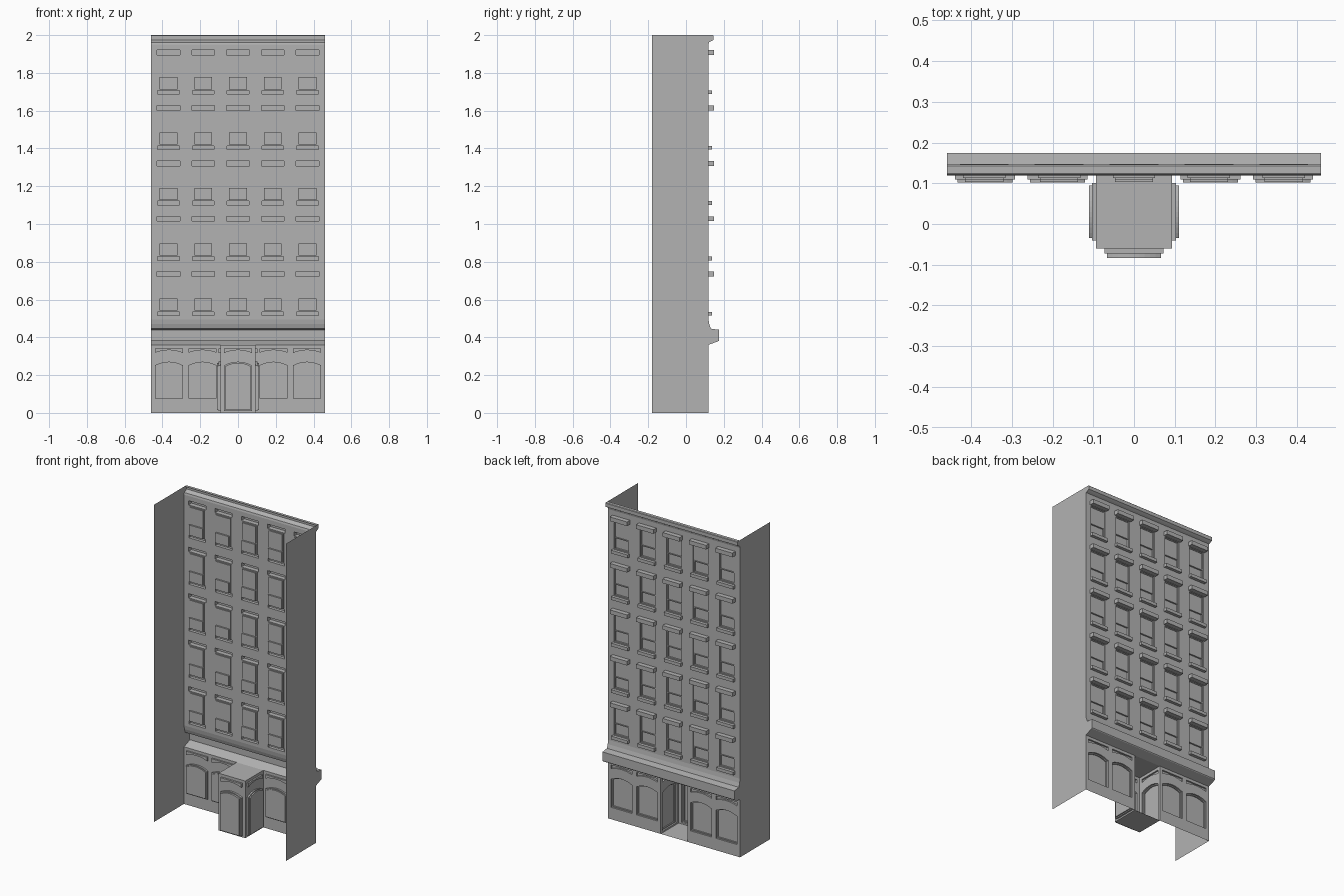
import bpy, bmesh
from mathutils import Vector

if "Cube" in bpy.data.objects:
    bpy.data.objects.remove(bpy.data.objects["Cube"])

stone = bpy.data.materials.new("grey_stone")
stone.use_nodes = True
stone.diffuse_color = (0.45, 0.45, 0.45, 1)
stone.node_tree.nodes["Principled BSDF"].inputs["Base Color"].default_value = (0.45, 0.45, 0.45, 1)

HALF = 0.46      # half width of the building
WALL = 0.119     # y of the street wall
BACK = -0.18     # y of the open rear edge
BAY = 0.184      # spacing of the window bays
DOOR_X = 0.093   # half width of the porch
DOOR_Y = -0.06   # y of the porch rear wall
BAND = 0.36      # underside of the ledge
UPPER = 0.495    # start of the upper storeys
STOREY = 0.293


def finish(bm, name, facing):
    """Weld the sheet, turn it to its outward side and make the object."""
    bmesh.ops.remove_doubles(bm, verts=bm.verts, dist=1e-4)
    bmesh.ops.recalc_face_normals(bm, faces=bm.faces)
    bm.normal_update()
    total = sum((f.normal * f.calc_area() for f in bm.faces), Vector())
    if total.dot(Vector(facing)) < 0:
        bmesh.ops.reverse_faces(bm, faces=bm.faces)
    mesh = bpy.data.meshes.new(name)
    bm.to_mesh(mesh)
    bm.free()
    mesh.materials.append(stone)
    obj = bpy.data.objects.new(name, mesh)
    bpy.context.collection.objects.link(obj)


def outline(cx, half, low, high, low_rise=0, high_rise=0):
    """Rectangle whose lower or upper edge may bow upwards."""
    def edge(z, rise):
        n = 10 if rise else 1
        ts = [2 * i / n - 1 for i in range(n + 1)]
        return [(cx + half * t, z + rise * (1 - t * t)) for t in ts]
    return edge(low, low_rise) + edge(high, high_rise)[::-1]


def box(x0, x1, z0, z1):
    return outline((x0 + x1) / 2, (x1 - x0) / 2, z0, z1)


def relief(bm, place, loop, depth, holes=(), base=None):
    """Flat sheet with raised or sunk areas, each (loop, depth, holes)."""
    def ring(points, d):
        return [bm.verts.new(place(u, v, d)) for u, v in points]

    def edges(vs):
        return [bm.edges.new((vs[i - 1], vs[i])) for i in range(len(vs))]

    rim = ring(loop, depth)
    if base is not None:
        outer = ring(loop, base)
        for i in range(len(rim)):
            bm.faces.new((outer[i - 1], outer[i], rim[i], rim[i - 1]))
    if holes:
        border = [bm.edges.get((rim[i - 1], rim[i])) or bm.edges.new((rim[i - 1], rim[i]))
                  for i in range(len(rim))]
        for hole in holes:
            border += edges(ring(hole[0], depth))
        normal = Vector(place(0, 0, 1)) - Vector(place(0, 0, 0))
        bmesh.ops.triangle_fill(bm, edges=border, use_beauty=True, normal=normal)
        for hole_loop, hole_depth, inner in holes:
            relief(bm, place, hole_loop, hole_depth, inner, depth)
    else:
        bm.faces.new(rim)


def on_wall(u, v, d):
    return (u, WALL + d, v)


# Upper storeys: lintel, sash window and sill in every bay
bm = bmesh.new()
tops = [0.748 + STOREY * i for i in range(5)]
levels = [UPPER] + [t + 0.03 for t in tops]
xs = [-HALF, -1.5 * BAY, -BAY / 2, BAY / 2, 1.5 * BAY, HALF]
for row, top in enumerate(tops):
    for col in range(5):
        cx = (col - 2) * BAY
        sashes = [
            (box(cx - 0.047, cx + 0.047, top - 0.137, top - 0.033), -0.010, ()),
            (box(cx - 0.047, cx + 0.047, top - 0.207, top - 0.143), -0.016, ()),
        ]
        parts = [
            (box(cx - 0.060, cx + 0.060, top - 0.026, top), 0.029, ()),
            (box(cx - 0.052, cx + 0.052, top - 0.210, top - 0.029), -0.006, sashes),
            (box(cx - 0.058, cx + 0.058, top - 0.233, top - 0.213), 0.019, ()),
        ]
        relief(bm, on_wall, box(xs[col], xs[col + 1], levels[row], levels[row + 1]), 0, parts)
finish(bm, "upper_facade", (0, 1, 0))


def arched_pair(cx, half, low):
    """Sunk arched panel with a transom panel above it."""
    inner = outline(cx, half - 0.006, low + 0.006, 0.247, 0, 0.018)
    return [
        (outline(cx, half, low, 0.252, 0, 0.019), -0.010, [(inner, -0.017, ())]),
        (outline(cx, half, 0.318, 0.342, 0.014), -0.010, ()),
    ]


# Ground floor walls either side of the porch
bm = bmesh.new()
for side in (-1, 1):
    bounds = [DOOR_X, 0.277, HALF]
    for i, cx in enumerate((0.188, 0.366)):
        a, b = sorted((side * bounds[i], side * bounds[i + 1]))
        relief(bm, on_wall, box(a, b, 0, BAND), 0, arched_pair(side * cx, 0.074, 0.075))
finish(bm, "ground_floor_wall", (0, 1, 0))

# Porch: rear wall with door, panelled sides, floor and ceiling
bm = bmesh.new()
door_inner = outline(0, 0.066, 0.016, 0.247, 0, 0.018)
door = [
    (outline(0, 0.073, 0.010, 0.252, 0, 0.019), -0.012, [(door_inner, -0.023, ())]),
    (outline(0, 0.073, 0.318, 0.342, 0.014), -0.012, ()),
]
relief(bm, lambda u, v, d: (u, DOOR_Y + d, v), box(-DOOR_X, DOOR_X, 0, BAND), 0, door)
for side in (-1, 1):
    relief(bm, lambda u, v, d: (side * (DOOR_X - d), u, v),
           box(DOOR_Y, WALL, 0, BAND), 0, arched_pair(0.030, 0.071, 0.010))
for z in (0, BAND):
    relief(bm, lambda u, v, d: (u, v, z), box(-DOOR_X, DOOR_X, DOOR_Y, WALL), 0)
finish(bm, "entrance_porch", (0, 1, 0))


# Ledge and cornice, as profiles (y, z) swept across the width
ledge = [(WALL, BAND), (0.172, 0.380), (0.175, 0.384), (0.175, 0.440),
         (0.131, 0.446), (0.123, 0.470), (WALL, UPPER)]
cornice = [(WALL, levels[-1]), (0.122, 1.962), (0.134, 1.968), (0.146, 1.975),
           (0.146, 1.997), (0.143, 2.0), (0.124, 2.0)]
for name, profile in (("storefront_ledge", ledge), ("roof_cornice", cornice)):
    bm = bmesh.new()
    rows = [[bm.verts.new((x, y, z)) for x in (-HALF, HALF)] for y, z in profile]
    for (a, b), (c, d) in zip(rows, rows[1:]):
        bm.faces.new((a, b, d, c))
    finish(bm, name, (0, 1, 0))

# Side walls, shaped to close the ends of the mouldings
section = [(BACK, 0), (WALL, 0)] + ledge + cornice + [(BACK, 2.0)]
for name, side in (("left_side_wall", 1), ("right_side_wall", -1)):
    bm = bmesh.new()
    bm.faces.new([bm.verts.new((side * HALF, y, z)) for y, z in section])
    finish(bm, name, (side, 0, 0))
